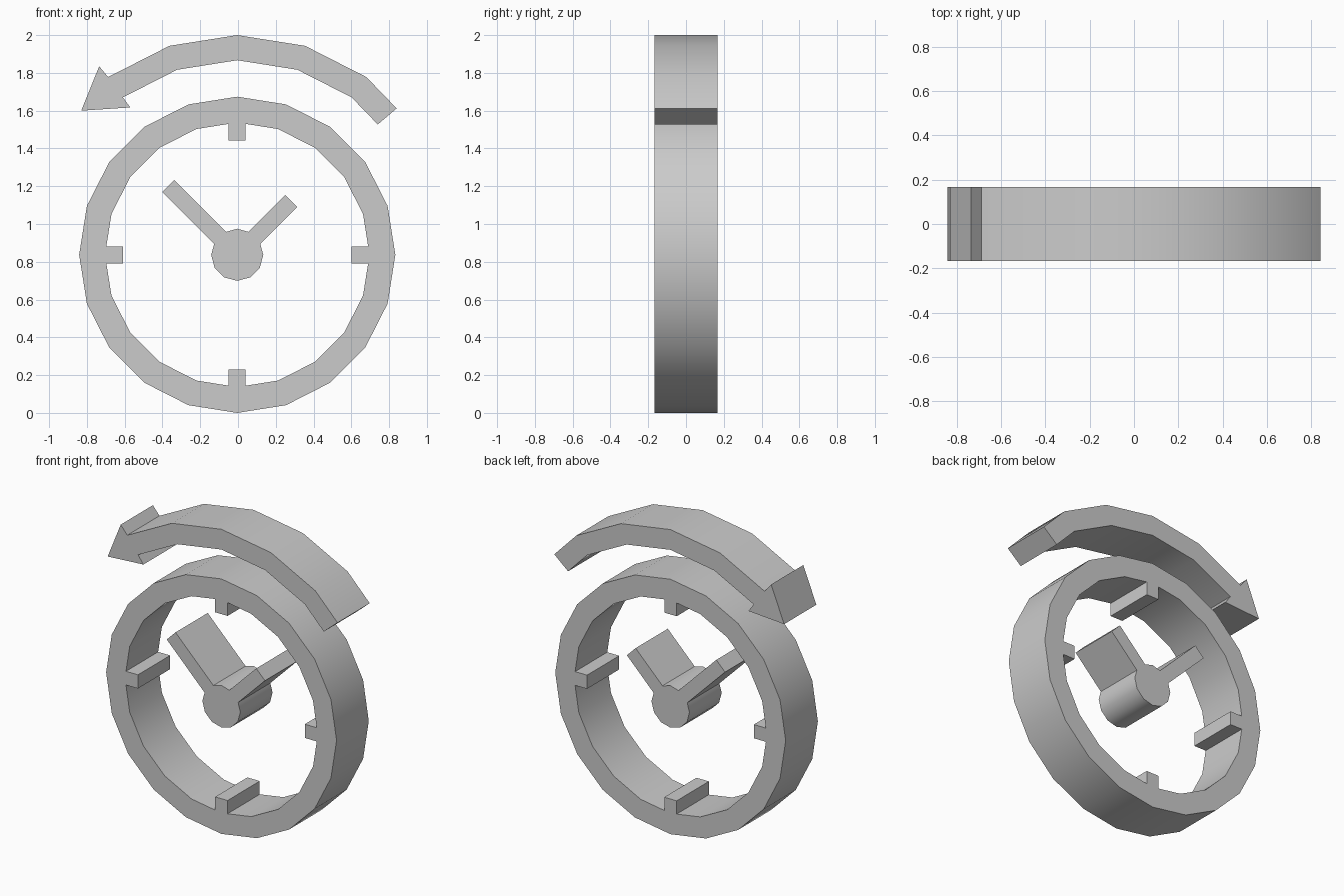
import bpy, bmesh
from math import radians, cos, sin
from mathutils import Vector

CENTRE_X, CENTRE_Z, HALF_DEPTH = -0.004, 0.837, 0.167

cube = bpy.data.objects.get("Cube")
if cube:
    bpy.data.objects.remove(cube, do_unlink=True)

grey = bpy.data.materials.new("plain grey")
grey.use_nodes = True
colour = (0.6, 0.6, 0.6, 1)
grey.diffuse_color = colour
grey.node_tree.nodes["Principled BSDF"].inputs["Base Color"].default_value = colour


def polar(radius, degrees):
    a = radians(degrees)
    return radius * cos(a), radius * sin(a)


def along(degrees, distance, side):
    """Point at a distance along a direction, shifted sideways."""
    a = radians(degrees)
    return (distance * cos(a) - side * sin(a), distance * sin(a) + side * cos(a))


def bar(degrees, start, end, half):
    """Three sides of a bar that leaves and rejoins an outline."""
    return [along(degrees, d, s) for d, s in
            ((start, -half), (end, -half), (end, half), (start, half))]


def slab(name, *loops):
    """Fill the outlines (extra loops are holes) and extrude through the depth."""
    bm = bmesh.new()
    edges = []
    for loop in loops:
        verts = [bm.verts.new((CENTRE_X + x, -HALF_DEPTH, CENTRE_Z + z)) for x, z in loop]
        edges += [bm.edges.new((a, b)) for a, b in zip(verts, verts[1:] + verts[:1])]
    bmesh.ops.triangle_fill(bm, use_beauty=True, edges=edges, normal=(0, -1, 0))
    result = bmesh.ops.extrude_face_region(bm, geom=bm.faces[:], use_keep_orig=True)
    moved = [g for g in result["geom"] if isinstance(g, bmesh.types.BMVert)]
    bmesh.ops.translate(bm, verts=moved, vec=Vector((0, 2 * HALF_DEPTH, 0)))
    bmesh.ops.recalc_face_normals(bm, faces=bm.faces[:])
    mesh = bpy.data.meshes.new(name)
    bm.to_mesh(mesh)
    bm.free()
    mesh.materials.append(grey)
    obj = bpy.data.objects.new(name, mesh)
    bpy.context.collection.objects.link(obj)
    bpy.ops.object.select_all(action="DESELECT")
    obj.select_set(True)
    bpy.context.view_layer.objects.active = obj
    bpy.ops.object.shade_smooth_by_angle(angle=radians(32))


# Dial ring with four hour ticks on its inner rim
rim = [polar(0.837, 18 * i) for i in range(20)]
inner = []
for quarter in range(0, 360, 90):
    inner += bar(quarter, 0.693, 0.606, 0.045)
    inner += [polar(0.70, quarter + 18 * i) for i in range(1, 5)]
slab("dial_ring", rim, inner)

# Hub with the short and long hands
hands = [polar(0.138, 0)] + bar(45, 0.127, 0.403, 0.045)
hands += [polar(0.138, 90)] + bar(135, 0.127, 0.516, 0.045)
hands += [polar(0.138, a) for a in range(180, 360, 30)]
slab("hub_and_hands", hands)

# Curved arrow over the dial, pointing to the right side
angles = [54, 72, 90, 108, 126]
arrow = [(0.844, 0.775)] + [polar(1.163, a) for a in angles]
arrow += [(-0.731, 0.998), (-0.826, 0.763), (-0.566, 0.78)]
arrow += [polar(1.03, a) for a in reversed(angles)] + [(0.744, 0.69)]
slab("curved_arrow", arrow)
